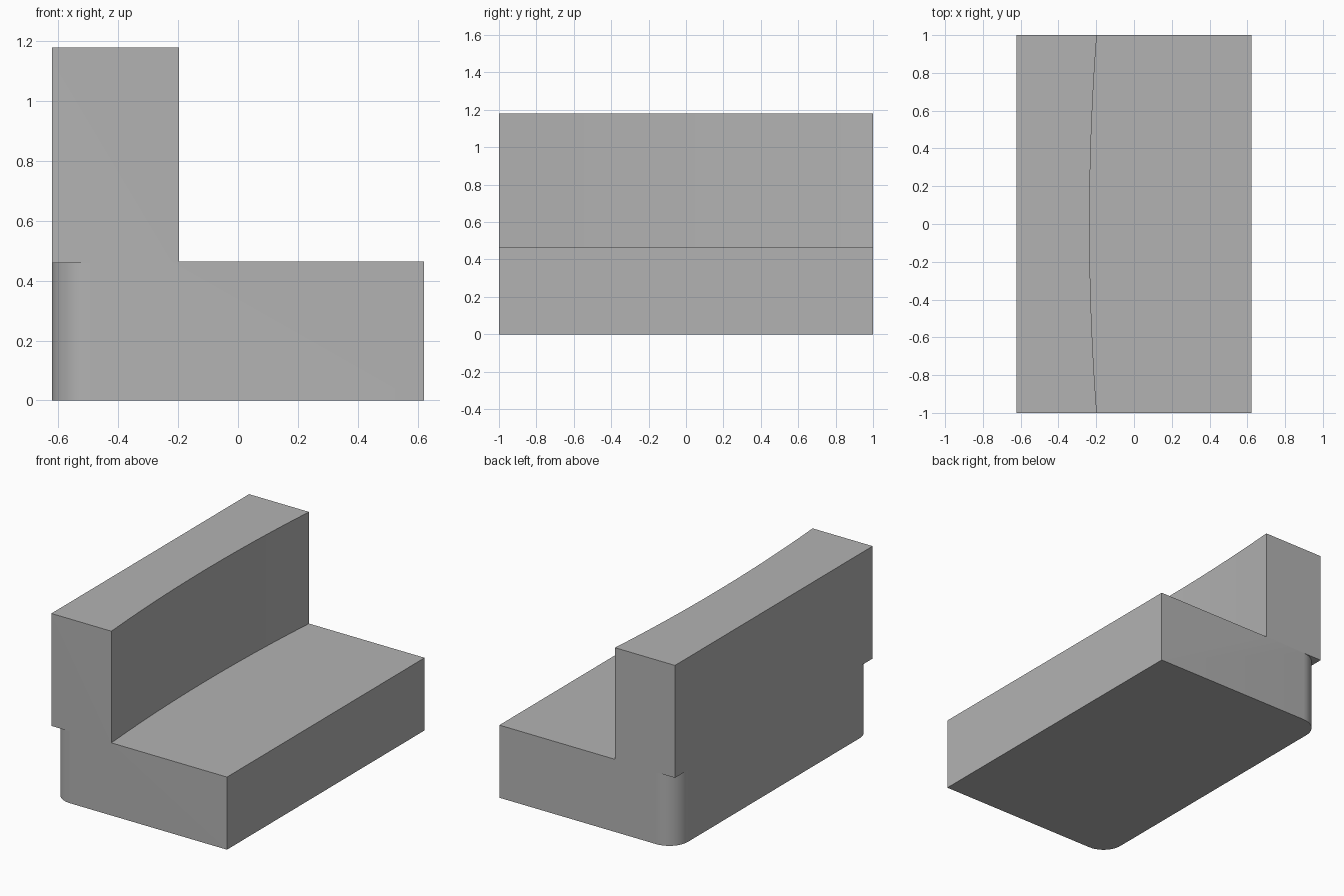
import bpy
import bmesh
from math import cos, sin, pi, radians

HALF_X, HALF_Y = 0.622, 1.0
SEAT_TOP, BACK_TOP = 0.465, 1.18
CORNER_R = 0.133

cube = bpy.data.objects.get("Cube")
if cube:
    bpy.data.objects.remove(cube, do_unlink=True)

grey = bpy.data.materials.new("plain grey")
grey.use_nodes = True
colour = (0.45, 0.45, 0.45, 1)
grey.diffuse_color = colour
grey.node_tree.nodes["Principled BSDF"].inputs["Base Color"].default_value = colour


def prism(name, outline, bottom, top):
    """Extrude a plan outline between two heights."""
    bm = bmesh.new()
    face = bm.faces.new([bm.verts.new((x, y, bottom)) for x, y in outline])
    moved = bmesh.ops.extrude_face_region(bm, geom=[face])["geom"]
    verts = [v for v in moved if isinstance(v, bmesh.types.BMVert)]
    bmesh.ops.translate(bm, verts=verts, vec=(0, 0, top - bottom))
    bmesh.ops.recalc_face_normals(bm, faces=bm.faces)
    mesh = bpy.data.meshes.new(name)
    bm.to_mesh(mesh)
    bm.free()
    mesh.materials.append(grey)
    obj = bpy.data.objects.new(name, mesh)
    bpy.context.collection.objects.link(obj)
    return obj


# Seat block with two rounded rear corners
def corner(side, steps=10):
    arc = [pi / 2 * i / steps for i in range(steps + 1)]
    return [(-HALF_X + CORNER_R * (1 - sin(a)),
             side * (HALF_Y - CORNER_R * (1 - cos(a)))) for a in arc]


seat_plan = ([(HALF_X, -HALF_Y), (HALF_X, HALF_Y)]
             + [(x, y) for x, y in reversed(corner(1)[::-1])]
             + corner(-1)[::-1])
# Each corner starts on its end face and finishes on the rear face
seat_plan = [(HALF_X, -HALF_Y), (HALF_X, HALF_Y)]
seat_plan += corner(1) + corner(-1)[::-1]

# Backrest with a shallow concave front
segments = 12
ys = [-HALF_Y + 2 * HALF_Y * i / segments for i in range(segments + 1)]
back_plan = [(-0.197 - 0.038 * (1 - y * y), y) for y in ys]
back_plan += [(-HALF_X, HALF_Y), (-HALF_X, -HALF_Y)]

seat = prism("sofa_body", seat_plan, 0, SEAT_TOP)
backrest = prism("backrest_helper", back_plan, SEAT_TOP - 0.005, BACK_TOP)
backrest.hide_render = True

# Join both parts into one clean solid
union = seat.modifiers.new("join_backrest", "BOOLEAN")
union.operation = "UNION"
union.solver = "EXACT"
union.object = backrest
bpy.context.view_layer.objects.active = seat
seat.select_set(True)
bpy.ops.object.modifier_apply(modifier=union.name)
bpy.data.objects.remove(backrest, do_unlink=True)

bm = bmesh.new()
bm.from_mesh(seat.data)
bmesh.ops.remove_doubles(bm, verts=bm.verts, dist=0.0005)
bmesh.ops.dissolve_limit(bm, angle_limit=radians(0.1), verts=bm.verts, edges=bm.edges)
bm.to_mesh(seat.data)
bm.free()
bpy.ops.object.shade_smooth_by_angle(angle=radians(30))
